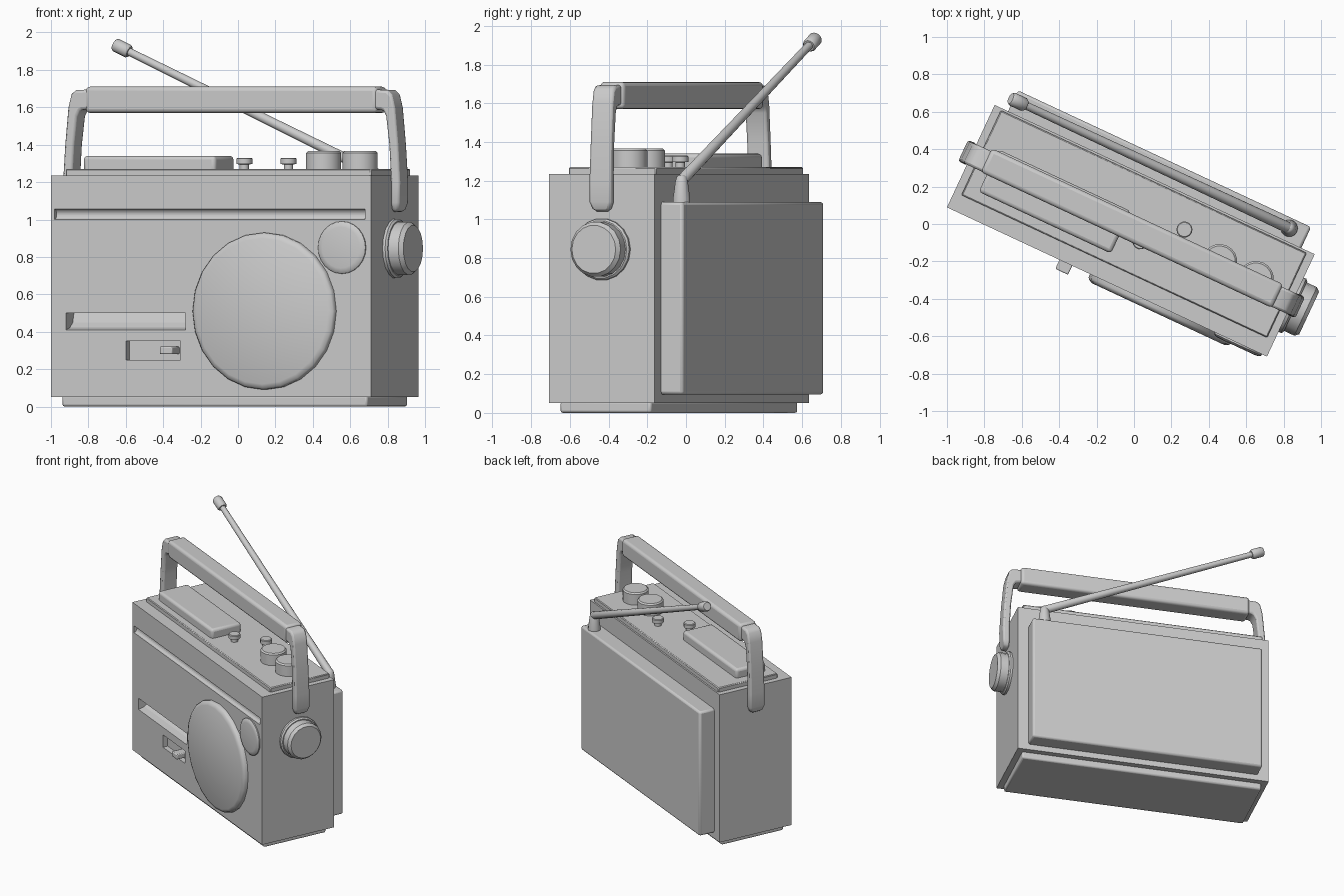
import bpy, bmesh, math
from mathutils import Matrix, Vector

if "Cube" in bpy.data.objects:
    bpy.data.objects.remove(bpy.data.objects["Cube"])

# Everything is built square to the axes, then turned as a whole
TURN = Matrix.Rotation(math.radians(-25), 4, 'Z')
FRONT, BACK, HALF = -0.342, 0.262, 0.944


def finish(name, bm, bevel=0, segs=2, smooth=False):
    bmesh.ops.recalc_face_normals(bm, faces=bm.faces)
    me = bpy.data.meshes.new(name)
    bm.to_mesh(me)
    bm.free()
    ob = bpy.data.objects.new(name, me)
    bpy.context.collection.objects.link(ob)
    if bevel:
        m = ob.modifiers.new("bevel", 'BEVEL')
        m.width, m.segments = bevel, segs
        m.limit_method, m.angle_limit = 'ANGLE', math.radians(40)
    bpy.ops.object.select_all(action='DESELECT')
    bpy.context.view_layer.objects.active = ob
    ob.select_set(True)
    if smooth:
        bpy.ops.object.shade_smooth_by_angle(angle=math.radians(40))
    ob.matrix_world = TURN
    return ob


def box(name, x, y, z, bevel=0, segs=2):
    bm = bmesh.new()
    bmesh.ops.create_cube(bm, size=1)
    for v in bm.verts:
        v.co = [(a + b) / 2 + c * (b - a) for (a, b), c in zip((x, y, z), v.co)]
    return finish(name, bm, bevel, segs, bevel > 0)


def loft(bm, rings):
    """Skin a list of point rings and cap both ends."""
    rs = [[bm.verts.new(p) for p in r] for r in rings]
    n = len(rs[0])
    for a, b in zip(rs, rs[1:]):
        for i in range(n):
            bm.faces.new((a[i], a[(i + 1) % n], b[(i + 1) % n], b[i]))
    bm.faces.new(rs[0])
    bm.faces.new(rs[-1])


def turned(name, origin, axis, profile, sides):
    """Lathe (distance, radius) pairs along an axis."""
    origin, axis = Vector(origin), Vector(axis).normalized()
    q = axis.to_track_quat('Z', 'Y')
    bm = bmesh.new()
    loft(bm, [[origin + q @ Vector((r * math.cos(2 * math.pi * i / sides),
                                    r * math.sin(2 * math.pi * i / sides), d))
               for i in range(sides)] for d, r in profile])
    return finish(name, bm, smooth=True)


def prism(name, x0, x1, profile):
    bm = bmesh.new()
    loft(bm, [[(x, y, z) for y, z in profile] for x in (x0, x1)])
    return finish(name, bm)


# Case with grooves cut into the front
case = box("case", (-HALF, HALF), (FRONT, BACK), (0.05, 1.235))
band = [(FRONT - 0.02, 1.055), (FRONT - 0.02, 1.0)] + [
    (FRONT + 0.025 * math.sin(t), 1.0275 - 0.0275 * math.cos(t))
    for t in [math.pi * i / 8 for i in range(9)]]
grip = [(FRONT - 0.02, 0.50), (FRONT - 0.02, 0.41), (FRONT, 0.41), (FRONT + 0.05, 0.422),
        (FRONT + 0.085, 0.45), (FRONT + 0.1, 0.50)]
cutters = [
    prism("band_cutter", -0.922, 0.91, band),
    prism("grip_cutter", -0.855, -0.15, grip),
    box("slot_cutter", (-0.50, -0.18), (FRONT - 0.02, FRONT + 0.04), (0.25, 0.35))]
for c in cutters:
    c.hide_render = True
    m = case.modifiers.new(c.name, 'BOOLEAN')
    m.object, m.operation, m.solver = c, 'DIFFERENCE', 'EXACT'
    bpy.context.view_layer.objects.active = case
    bpy.ops.object.modifier_apply(modifier=m.name)
    bpy.data.objects.remove(c)

# Base, top plate, back cover and raised lid
box("base", (-0.90, 0.90), (-0.30, 0.219), (0, 0.06), 0.012)
box("top_plate", (-0.902, 0.902), (-0.25, 0.25), (1.22, 1.27), 0.006, 1)
box("back_cover", (-0.865, 0.865), (BACK - 0.02, 0.385), (0.095, 1.09), 0.015)
box("top_lid", (-0.825, -0.045), (-0.195, 0.055), (1.25, 1.34), 0.02, 3)
box("slide_switch", (-0.28, -0.205), (-0.395, -0.29), (0.28, 0.32), 0.006)

# Speaker and small front dial
turned("speaker", (0.32, FRONT + 0.01, 0.51), (0, -1, 0),
       [(0, 0.42), (0.028, 0.42), (0.04, 0.412), (0.05, 0.39)], 24)
turned("front_dial", (0.775, FRONT + 0.01, 0.85), (0, -1, 0),
       [(0, 0.14), (0.018, 0.14), (0.026, 0.13), (0.03, 0.11)], 24)

# Side tuning knob
turned("side_knob_flange", (HALF - 0.01, -0.036, 0.845), (1, 0, 0),
       [(0, 0.16), (0.025, 0.16), (0.035, 0.15)], 18)
turned("side_knob", (HALF, -0.036, 0.845), (1, 0, 0),
       [(0, 0.143), (0.085, 0.143), (0.106, 0.125)], 18)

# Knobs on top
for i, x in enumerate((0.50, 0.715)):
    turned(f"top_knob_{i}", (x, 0.01, 1.26), (0, 0, 1),
           [(0, 0.095), (0.095, 0.095), (0.105, 0.085)], 20)
for i, (x, y) in enumerate(((0.07, -0.07), (0.257, 0.087))):
    turned(f"small_knob_{i}", (x, y, 1.26), (0, 0, 1),
           [(0, 0.025), (0.035, 0.025), (0.036, 0.043), (0.065, 0.043), (0.07, 0.038)], 14)

# Carry handle: padded bar and mirrored arms
box("handle_bar", (-0.86, 0.86), (-0.095, 0.045), (1.57, 1.71), 0.022, 3)
# stations: inner (x, z), outer (x, z), half width
stations = [((0.942, 1.04), (0.97, 1.04), 0.03), ((0.942, 1.055), (0.984, 1.055), 0.05),
            ((0.942, 1.09), (0.992, 1.09), 0.063), ((0.942, 1.2), (0.994, 1.2), 0.062),
            ((0.93, 1.4), (0.982, 1.4), 0.06), ((0.912, 1.55), (0.963, 1.60), 0.06),
            ((0.895, 1.58), (0.945, 1.67), 0.06), ((0.88, 1.587), (0.92, 1.692), 0.06),
            ((0.84, 1.59), (0.84, 1.695), 0.06)]
for side, s in (("left", -1), ("right", 1)):
    bm = bmesh.new()
    loft(bm, [[(s * a[0], -0.03 - w, a[1]), (s * a[0], -0.03 + w, a[1]),
               (s * b[0], -0.03 + w, b[1]), (s * b[0], -0.03 - w, b[1])]
              for a, b, w in stations])
    finish("handle_arm_" + side, bm, 0.014, 2, True)

# Telescopic aerial
foot, tip = Vector((0.762, 0.33, 1.20)), Vector((-0.84, 0.33, 1.917))
rod = tip - foot
n = rod.length
turned("aerial_base", (0.762, 0.33, 1.08), (0, 0, 1),
       [(0, 0.046), (0.03, 0.045), (0.11, 0.034), (0.14, 0.026), (0.15, 0.012)], 14)
turned("aerial_rod", foot, rod,
       [(-0.02, 0.02), (0, 0.03), (n * 0.4, 0.026), (n - 0.03, 0.021)], 12)
turned("aerial_tip", tip, rod,
       [(-0.05, 0.03), (-0.04, 0.037), (0.035, 0.037), (0.045, 0.03)], 12)
